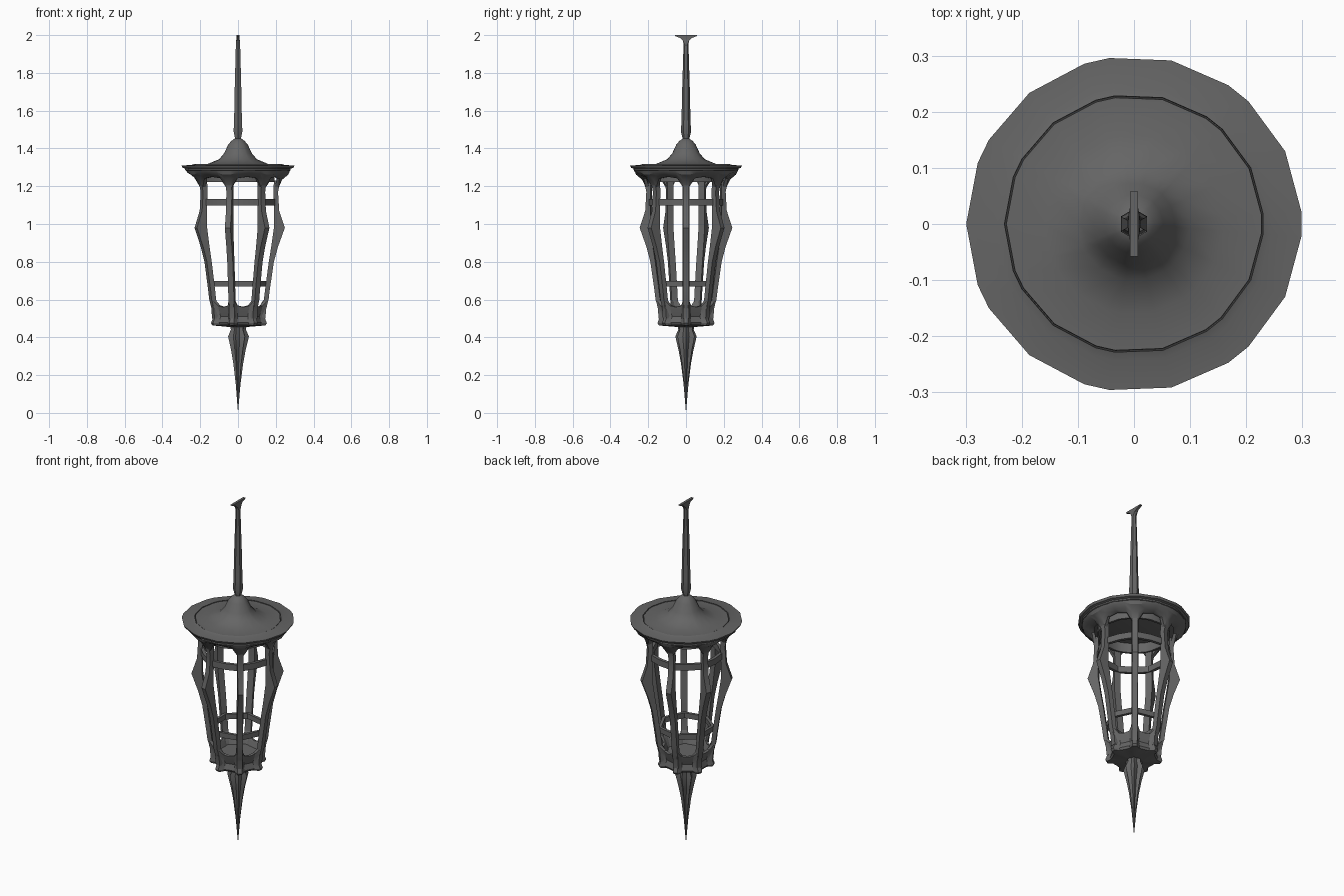
import bpy, bmesh
from math import sin, cos, radians, pi

if "Cube" in bpy.data.objects:
    bpy.data.objects.remove(bpy.data.objects["Cube"])

N = 7                      # ribs; the first one lies on +x
STEP = 2 * pi / N
PLATE = [(-4.4, 0), (4.4, 0), (25.714, 1)]
ARCH = [(-12, .85), (-4.4, 0), (4.4, 0), (12, .85), (25.714, 1)]
STAR = [(0, 0), (25.714, 1)]

iron = bpy.data.materials.new("dark_iron")
iron.diffuse_color = (.13, .13, .13, 1)
iron.use_nodes = True
iron.node_tree.nodes["Principled BSDF"].inputs["Base Color"].default_value = iron.diffuse_color


def finish(name, bm, angle=30):
    bmesh.ops.remove_doubles(bm, verts=bm.verts, dist=1e-5)
    bmesh.ops.recalc_face_normals(bm, faces=bm.faces)
    me = bpy.data.meshes.new(name)
    bm.to_mesh(me)
    bm.free()
    for p in me.polygons:
        p.use_smooth = True
    me.set_sharp_from_angle(angle=radians(angle))
    me.materials.append(iron)
    ob = bpy.data.objects.new(name, me)
    bpy.context.collection.objects.link(ob)
    return ob


def loft(bm, rings):
    """Skin a list of equal vertex rings and cap both ends."""
    n = len(rings[0])
    for a, b in zip(rings, rings[1:]):
        for j in range(n):
            bm.faces.new((a[j], a[(j + 1) % n], b[(j + 1) % n], b[j]))
    bm.faces.new(rings[0])
    bm.faces.new(rings[-1])


def revolve(name, rows, cols, mids=None, closed=False, angle=30):
    """Sevenfold sweep: rows are (r, z) at a rib, mids the same midway between ribs."""
    mids = mids or rows
    bm = bmesh.new()
    grid = []
    for k in range(N):
        for off, w in cols:
            a = k * STEP + radians(off)
            col = []
            for (r0, z0), (r1, z1) in zip(rows, mids):
                r, z = r0 + (r1 - r0) * w, z0 + (z1 - z0) * w
                col.append(bm.verts.new((r * cos(a), r * sin(a), z)))
            grid.append(col)
    m = len(rows)
    for i, c in enumerate(grid):
        d = grid[(i + 1) % len(grid)]
        for j in range(m if closed else m - 1):
            j2 = (j + 1) % m
            bm.faces.new((c[j], d[j], d[j2], c[j2]))
    return finish(name, bm, angle)


def band(name, r_in, r_out, z0, z1, cols, bow=0):
    rows = [(r_in, z0), (r_out, z0), (r_out, z1), (r_in, z1)]
    return revolve(name, rows, cols, [(r - bow, z) for r, z in rows], closed=True)


# roof plate: stepped rim, groove and central dome
revolve("roof", [(0, 1.278), (.265, 1.278), (.28, 1.285), (.28, 1.293), (.293, 1.297),
                 (.299, 1.309), (.245, 1.313), (.231, 1.318), (.230, 1.306), (.2285, 1.306),
                 (.2275, 1.316), (.16, 1.318), (.10, 1.343), (.073, 1.375), (.052, 1.42),
                 (.035, 1.44), (.018, 1.452), (0, 1.452)], PLATE, angle=40)

# arched collar under the roof
revolve("arched_collar",
        [(.275, 1.282), (.268, 1.262), (.235, 1.235), (.216, 1.195), (.196, 1.195), (.205, 1.24), (.25, 1.28)],
        ARCH,
        [(.275, 1.282), (.268, 1.272), (.245, 1.258), (.225, 1.25), (.212, 1.25), (.225, 1.265), (.25, 1.28)],
        closed=True)
band("inner_collar", .182, .195, 1.222, 1.28, PLATE)

# hoops tying the ribs together
band("upper_hoop", .185, .203, 1.097, 1.133, STAR, bow=.01)
band("lower_hoop", .135, .153, .668, .698, [(0, 0)])

# ribs: side outline extruded across its thickness
outer = [(.225, 1.23), (.212, 1.17), (.218, 1.07), (.248, .98), (.212, .88), (.19, .80),
         (.168, .65), (.162, .60), (.15, .56), (.145, .50)]
inner = [.19, .188, .19, .19, .176, .163, .143, .137, .125, .12]
bm = bmesh.new()
for k in range(N):
    c, s = cos(k * STEP), sin(k * STEP)
    rings = []
    for (ro, z), ri in zip(outer, inner):
        quad = [(ri, -.018), (ro, -.015), (ro, .015), (ri, .018)]
        rings.append([bm.verts.new((r * c - t * s, r * s + t * c, z)) for r, t in quad])
    loft(bm, rings)
finish("ribs", bm)

# lobed cup with a floor
revolve("base_cup",
        [(0, .53), (.11, .53), (.13, .59), (.148, .61), (.16, .60), (.154, .565), (.138, .515),
         (.153, .475), (.145, .463), (.05, .455), (0, .455)],
        ARCH,
        [(0, .53), (.10, .53), (.11, .55), (.115, .562), (.128, .56), (.124, .545), (.112, .51),
         (.122, .478), (.115, .466), (.05, .455), (0, .455)])

# fluted spike below
revolve("spike", [(0, .47), (.045, .46), (.042, .44), (.058, .405), (.04, .33), (.027, .26),
                  (.013, .15), (0, 0)], STAR,
        [(0, .47), (.035, .46), (.03, .44), (.04, .405), (.026, .33), (.017, .26),
         (.009, .15), (0, 0)])

# hanging pole: six-sided, flattening into a crossbar along y
hexagon = [(cos(i * pi / 3 + pi / 6), sin(i * pi / 3 + pi / 6)) for i in range(6)]
slab = [(1, 1), (0, 1), (-1, 1), (-1, -1), (0, -1), (1, -1)]
levels = [(.016, .016, 1.445), (.027, .027, 1.49), (.024, .024, 1.54), (.02, .02, 1.72),
          (.013, .013, 1.95), (.01, .016, 1.97), (.007, .03, 1.984),
          (.007, .058, 1.995), (.007, .058, 2.0)]
bm = bmesh.new()
loft(bm, [[bm.verts.new((rx * x, ry * y, z)) for x, y in (hexagon if z < 1.96 else slab)]
          for rx, ry, z in levels])
finish("hanging_pole", bm)
